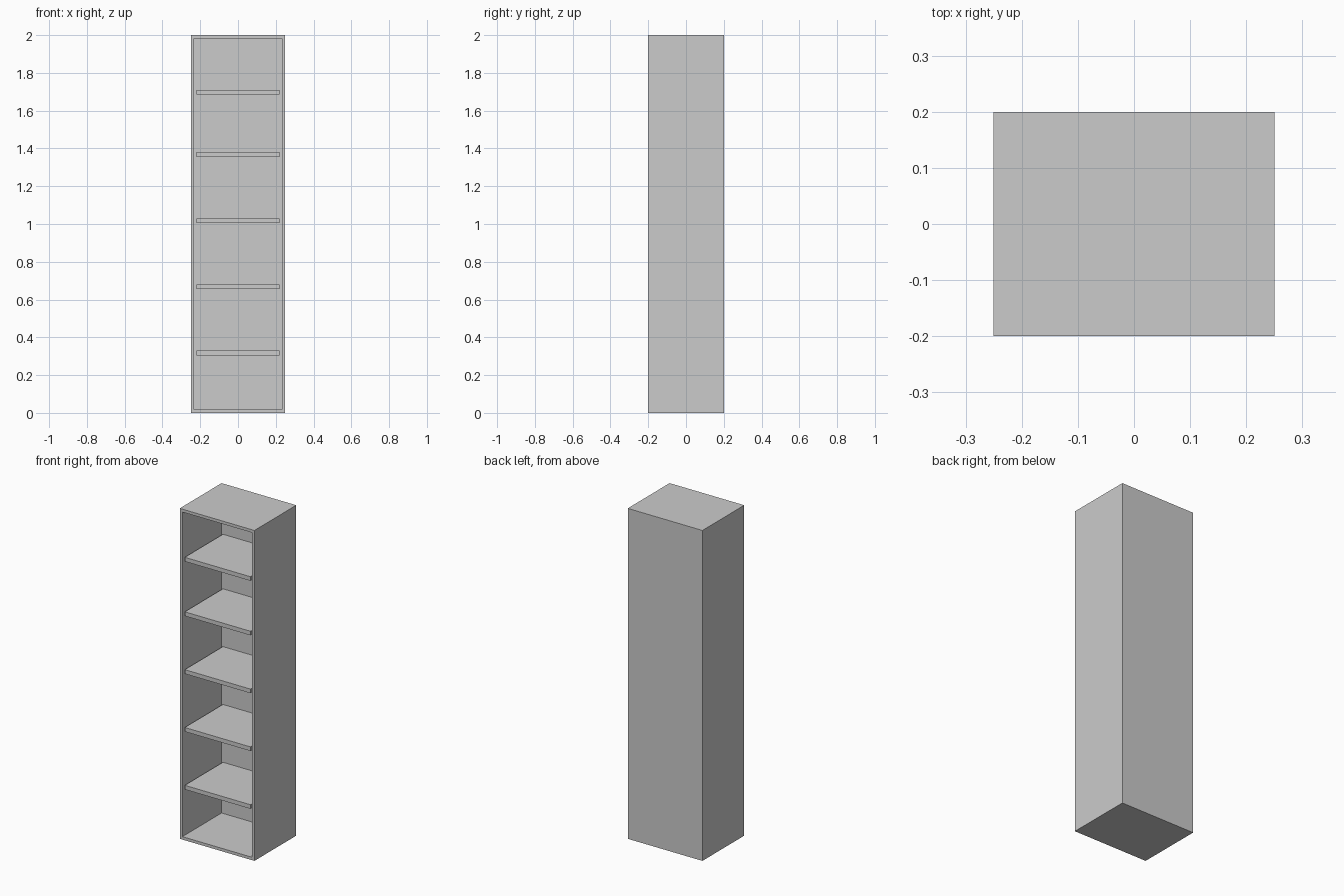
import bpy, bmesh
from mathutils import Vector

if "Cube" in bpy.data.objects:
    bpy.data.objects.remove(bpy.data.objects["Cube"])

W, D, H, T = 0.50, 0.40, 2.0, 0.025   # outer size and board thickness
GAP = 0.005                           # clearance around each shelf


def box(name, lo, hi, hollow=False):
    lo, hi = Vector(lo), Vector(hi)
    bm = bmesh.new()
    bmesh.ops.create_cube(bm, size=1)
    bmesh.ops.scale(bm, vec=hi - lo, verts=bm.verts)
    bmesh.ops.translate(bm, vec=(lo + hi) / 2, verts=bm.verts)
    if hollow:
        # inset the front face and push it back to form the cavity
        front = min(bm.faces, key=lambda f: f.calc_center_median().y)
        bmesh.ops.inset_region(bm, faces=[front], thickness=T)
        out = bmesh.ops.extrude_discrete_faces(bm, faces=[front])
        verts = out["faces"][0].verts
        bmesh.ops.translate(bm, vec=(0, D - T, 0), verts=verts)
    bmesh.ops.recalc_face_normals(bm, faces=bm.faces)
    mesh = bpy.data.meshes.new(name)
    bm.to_mesh(mesh)
    bm.free()
    obj = bpy.data.objects.new(name, mesh)
    bpy.context.collection.objects.link(obj)
    return obj


# Open-fronted cabinet
box("cabinet_body", (-W / 2, -D / 2, 0), (W / 2, D / 2, H), hollow=True)

# Five loose shelves
sx = W / 2 - T - GAP
for i, z in enumerate((0.305, 0.655, 1.005, 1.355, 1.685), 1):
    box(f"shelf_{i}", (-sx, -D / 2 + GAP, z), (sx, D / 2 - T - GAP, z + T))
